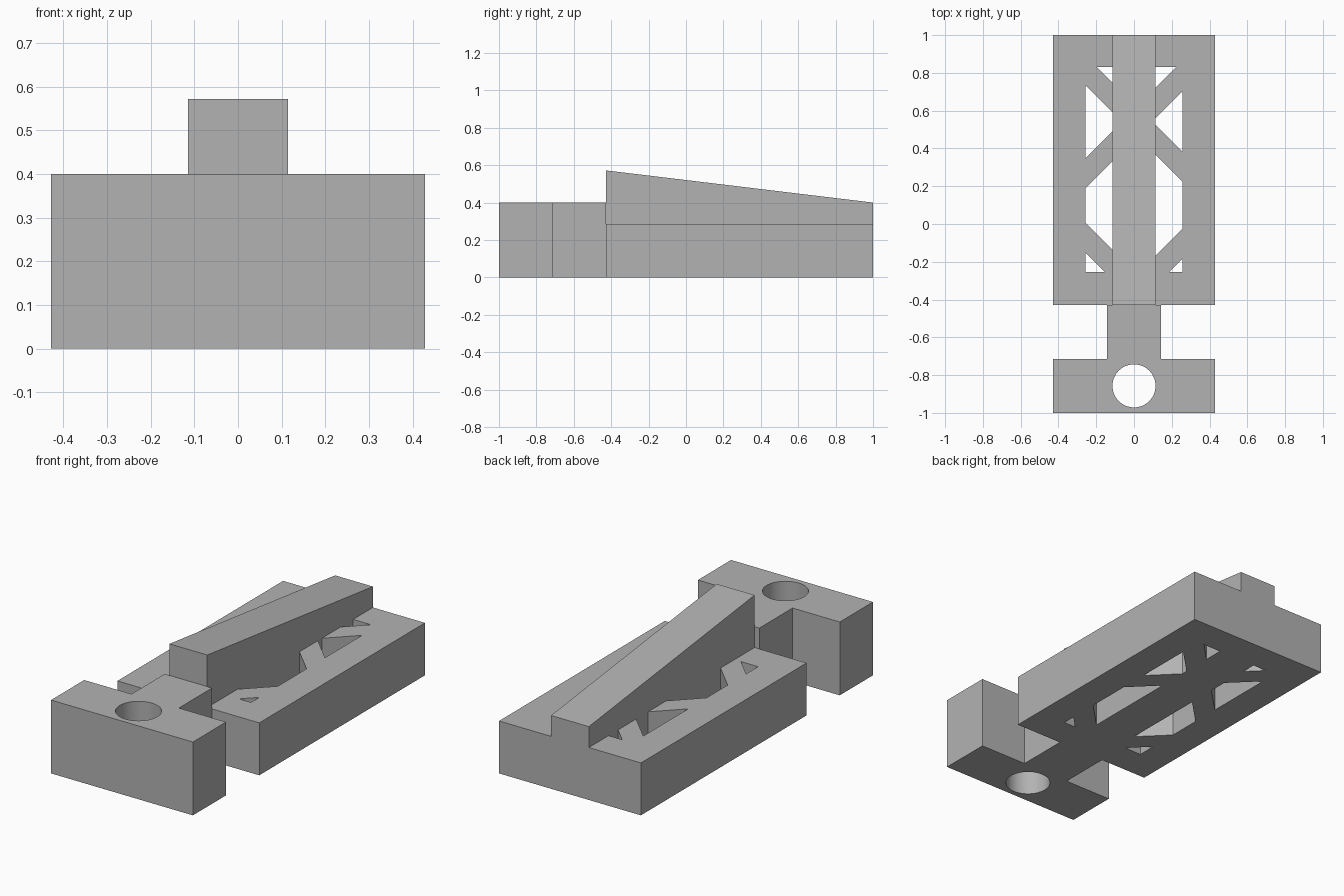
import bpy
import bmesh
import math
from mathutils import Vector

cube = bpy.data.objects.get("Cube")
if cube:
    bpy.data.objects.remove(cube, do_unlink=True)

grey = bpy.data.materials.new("plain grey")
grey.use_nodes = True
GREY = (0.45, 0.45, 0.45, 1)
grey.diffuse_color = GREY
grey.node_tree.nodes["Principled BSDF"].inputs["Base Color"].default_value = GREY

W, RIB, NECK = 0.428, 0.114, 0.143      # half widths
FRONT, BACK, STEP = -0.428, 1.0, -0.714
PLATE_H, HEAD_H, PEAK = 0.286, 0.4, 0.572
SLOT = 0.257                            # outer edge of the lattice openings


def extrude(name, outline, offset):
    """Closed solid swept from a 3D outline along an offset."""
    bm = bmesh.new()
    face = bm.faces.new([bm.verts.new(p) for p in outline])
    new = bmesh.ops.extrude_face_region(bm, geom=[face])["geom"]
    verts = [v for v in new if isinstance(v, bmesh.types.BMVert)]
    bmesh.ops.translate(bm, verts=verts, vec=Vector(offset))
    bmesh.ops.recalc_face_normals(bm, faces=bm.faces)
    mesh = bpy.data.meshes.new(name)
    bm.to_mesh(mesh)
    bm.free()
    mesh.materials.append(grey)
    obj = bpy.data.objects.new(name, mesh)
    bpy.context.collection.objects.link(obj)
    return obj


def slab(name, points, bottom, top):
    return extrude(name, [(x, y, bottom) for x, y in points], (0, 0, top - bottom))


def cut(target, points):
    """Cut a vertical opening right through the target."""
    cutter = slab("cutter", points, -0.1, 0.7)
    mod = target.modifiers.new("opening", 'BOOLEAN')
    mod.operation = 'DIFFERENCE'
    mod.solver = 'EXACT'
    mod.object = cutter
    bpy.context.view_layer.objects.active = target
    bpy.ops.object.modifier_apply(modifier=mod.name)
    bpy.data.objects.remove(cutter, do_unlink=True)


# Base plate
plate = slab("base_plate", [(-W, FRONT), (W, FRONT), (W, BACK), (-W, BACK)], 0, PLATE_H)

# Lattice openings on each side of the rib: (distance from centre, y)
left_openings = [
    [(RIB, 0.83), (0.222, 0.83), (RIB, 0.722)],
    [(SLOT, 0.703), (RIB, 0.56), (RIB, 0.526), (SLOT, 0.382)],
    [(RIB, 0.367), (SLOT, 0.224), (SLOT, -0.024), (RIB, -0.167)],
    [(SLOT, -0.183), (SLOT, -0.255), (0.185, -0.255)],
]
right_openings = [
    [(RIB, 0.83), (0.196, 0.83), (RIB, 0.748)],
    [(SLOT, 0.735), (RIB, 0.593), (RIB, 0.49), (SLOT, 0.347)],
    [(RIB, 0.333), (SLOT, 0.19), (SLOT, 0.008), (RIB, -0.135)],
    [(SLOT, -0.151), (SLOT, -0.255), (0.153, -0.255)],
]
for side, openings in ((1, left_openings), (-1, right_openings)):
    for points in openings:
        cut(plate, [(side * x, y) for x, y in points])

# Sloping centre rib
profile = [(FRONT, PLATE_H), (BACK, PLATE_H), (BACK, HEAD_H), (FRONT, PEAK)]
extrude("sloping_rib", [(-RIB, y, z) for y, z in profile], (2 * RIB, 0, 0))

# T-shaped head and neck with a round bore
half = [(W, -1), (W, STEP), (NECK, STEP), (NECK, FRONT)]
head = slab("head_and_neck", half + [(-x, y) for x, y in reversed(half)], 0, HEAD_H)
angles = [math.tau * i / 64 for i in range(64)]
cut(head, [(RIB * math.cos(a), -0.857 + RIB * math.sin(a)) for a in angles])
bpy.ops.object.select_all(action='DESELECT')
head.select_set(True)
bpy.context.view_layer.objects.active = head
bpy.ops.object.shade_smooth_by_angle(angle=math.radians(30))
